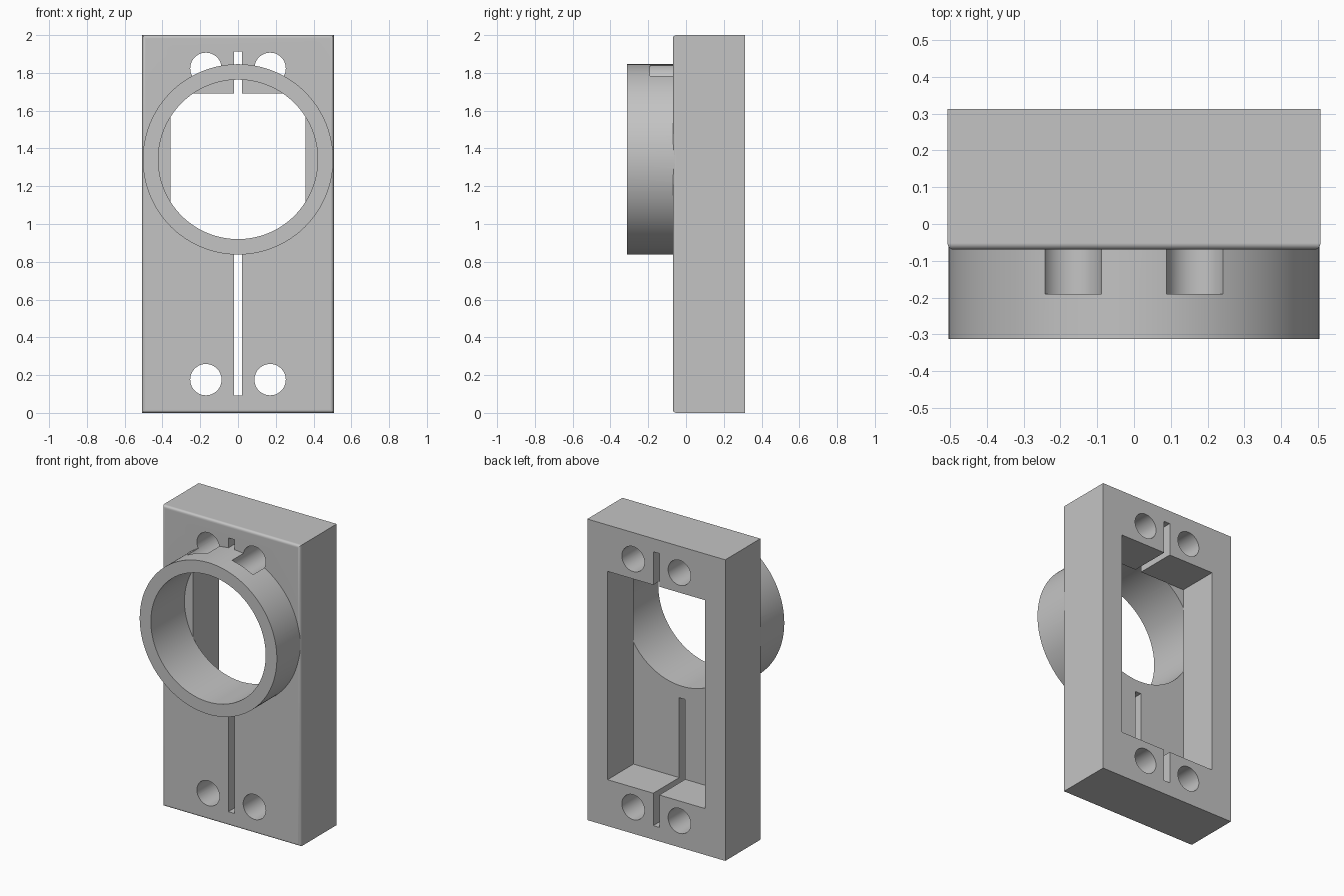
import bpy
import math

cube = bpy.data.objects.get("Cube")
if cube:
    bpy.data.objects.remove(cube, do_unlink=True)

# Shared dimensions
HALF_W = 0.507
FRONT, BACK, FLOOR = -0.07, 0.312, 0.04
RING_Z, RING_R, BORE_R = 1.342, 0.504, 0.422

grey = bpy.data.materials.new("plain grey")
grey.use_nodes = True
colour = (0.55, 0.55, 0.55, 1)
grey.diffuse_color = colour
grey.node_tree.nodes["Principled BSDF"].inputs["Base Color"].default_value = colour


def box(name, x0, x1, y0, y1, z0, z1):
    bpy.ops.mesh.primitive_cube_add(
        size=1, location=((x0 + x1) / 2, (y0 + y1) / 2, (z0 + z1) / 2))
    ob = bpy.context.object
    ob.name = name
    ob.scale = (x1 - x0, y1 - y0, z1 - z0)
    bpy.ops.object.transform_apply(location=True, rotation=True, scale=True)
    ob.data.materials.append(grey)
    return ob


def rod(name, x, z, r, y0, y1, sides):
    bpy.ops.mesh.primitive_cylinder_add(
        vertices=sides, radius=r, depth=y1 - y0,
        location=(x, (y0 + y1) / 2, z), rotation=(math.pi / 2, 0, 0))
    ob = bpy.context.object
    ob.name = name
    bpy.ops.object.transform_apply(location=True, rotation=True, scale=True)
    ob.data.materials.append(grey)
    return ob


def apply(ob, mod):
    bpy.context.view_layer.objects.active = ob
    bpy.ops.object.modifier_apply(modifier=mod.name)


def combine(ob, tool, operation="DIFFERENCE"):
    mod = ob.modifiers.new(tool.name, "BOOLEAN")
    mod.operation = operation
    mod.solver = "EXACT"
    mod.object = tool
    apply(ob, mod)
    bpy.data.objects.remove(tool, do_unlink=True)


# Block with rounded front edges
body = box("bracket_body", -HALF_W, HALF_W, FRONT, BACK, 0, 2)
weights = body.data.attributes.new("bevel_weight_edge", "FLOAT", "EDGE")
for e in body.data.edges:
    if all(body.data.vertices[v].co.y < 0 for v in e.vertices):
        weights.data[e.index].value = 1
bevel = body.modifiers.new("rounded_front", "BEVEL")
bevel.limit_method = "WEIGHT"
bevel.width = 0.018
bevel.segments = 4
apply(body, bevel)

# Rear pocket and narrow centre slot
combine(body, box("pocket", -0.358, 0.358, FLOOR, 0.5, 0.308, 1.692))
combine(body, box("slot", -0.022, 0.022, -0.2, 0.5, 0.093, 1.912))

# Collar, then its bore through the front wall
combine(body, rod("collar", 0, RING_Z, RING_R, -BACK, FLOOR - 0.0005, 128), "UNION")
combine(body, rod("bore", 0, RING_Z, BORE_R, -0.5, FLOOR + 0.0005, 128))

# Four screw holes; the upper pair also groove the collar
for x in (-0.17, 0.17):
    for z in (0.176, 1.824):
        combine(body, rod("screw_hole", x, z, 0.083, -0.19, 0.5, 48))

bpy.ops.object.select_all(action="DESELECT")
body.select_set(True)
bpy.context.view_layer.objects.active = body
bpy.ops.object.shade_smooth_by_angle(angle=math.radians(30))
normals = body.modifiers.new("clean_normals", "WEIGHTED_NORMAL")
normals.keep_sharp = True
